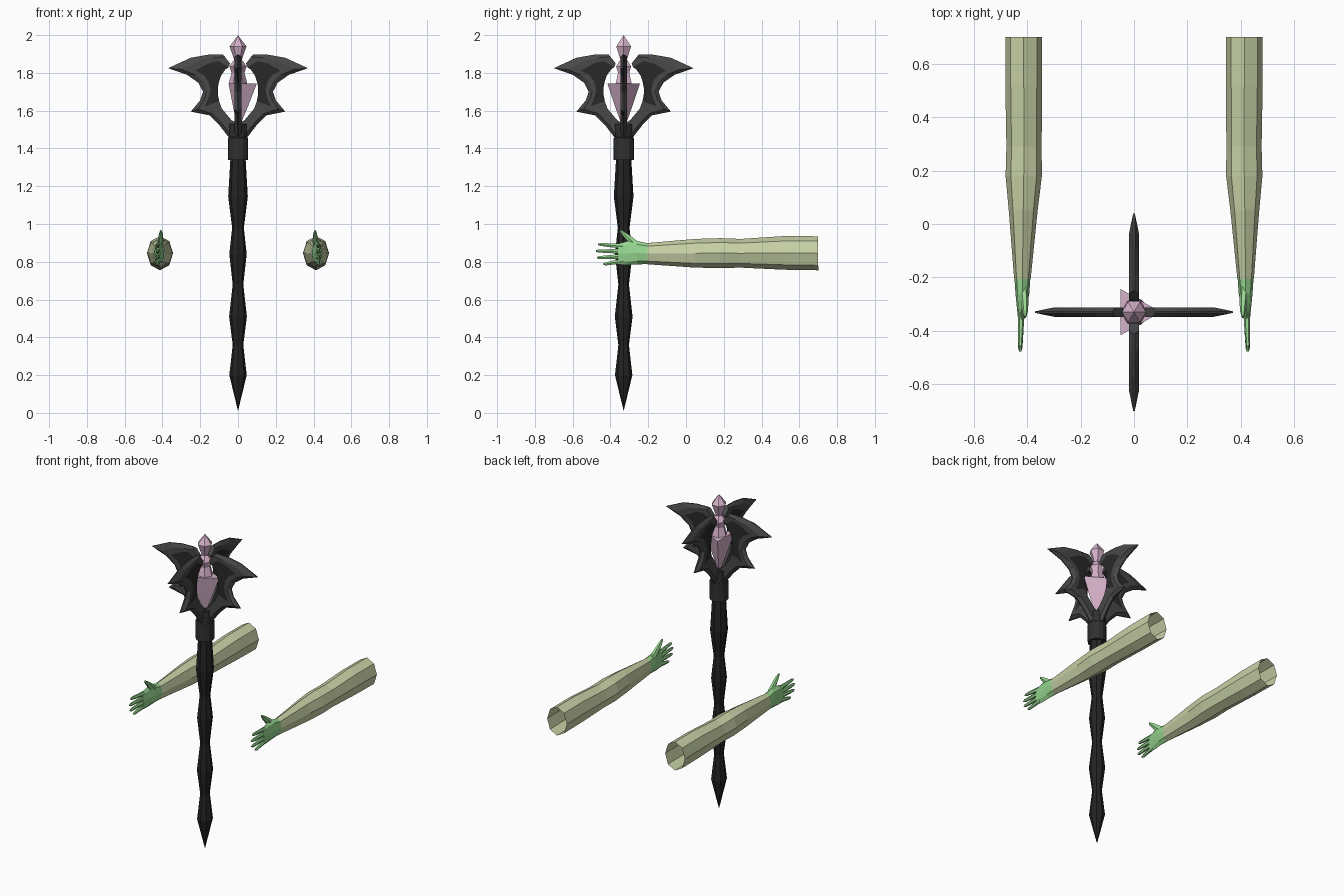
import bpy, bmesh, math
from mathutils import Vector, Matrix

if "Cube" in bpy.data.objects:
    bpy.data.objects.remove(bpy.data.objects["Cube"])

STAFF_Y = -0.33


def material(name, r, g, b):
    m = bpy.data.materials.new(name)
    m.diffuse_color = (r, g, b, 1)
    m.use_nodes = True
    m.node_tree.nodes["Principled BSDF"].inputs["Base Color"].default_value = m.diffuse_color
    return m


SHAFT = material("black wood", 0.017, 0.017, 0.018)
COLLAR = material("dark iron", 0.03, 0.03, 0.031)
BLADE = material("grey iron", 0.065, 0.065, 0.066)
RECESS = material("shadow iron", 0.022, 0.022, 0.023)
CRYSTAL = material("pink crystal", 0.68, 0.45, 0.60)
SLEEVE = material("pale olive", 0.58, 0.64, 0.38)
SKIN = material("light green", 0.31, 0.68, 0.28)


def finish(bm, name, mats):
    bmesh.ops.remove_doubles(bm, verts=bm.verts, dist=1e-5)
    bmesh.ops.recalc_face_normals(bm, faces=bm.faces)
    me = bpy.data.meshes.new(name)
    bm.to_mesh(me)
    bm.free()
    ob = bpy.data.objects.new(name, me)
    for m in mats:
        me.materials.append(m)
    bpy.context.collection.objects.link(ob)
    return ob


def loft(name, sections, mat, n=8, caps=True, side=1):
    """Elliptical rings (x, y, z, x radius, other radius) joined along a path."""
    bm = bmesh.new()
    pts = [Vector((s[0] * side, s[1], s[2])) for s in sections]
    d = (pts[-1] - pts[0]).normalized()
    v = d.cross(Vector((1, 0, 0))).normalized()
    rings = []
    for p, s in zip(pts, sections):
        rings.append([bm.verts.new(p + Vector((1, 0, 0)) * s[3] * math.cos(a) + v * s[4] * math.sin(a))
                      for a in (2 * math.pi * i / n for i in range(n))])
    for a, b in zip(rings, rings[1:]):
        for i in range(n):
            j = (i + 1) % n
            bm.faces.new((a[i], a[j], b[j], b[i]))
    if caps:
        for ring, s in ((rings[0], sections[0]), (rings[-1], sections[-1])):
            if s[3] > 0:
                bm.faces.new(ring)
    return finish(bm, name, [mat])


def turned(name, profile, mat, n=8):
    return loft(name, [(0, STAFF_Y, z, r, r) for z, r in profile], mat, n)


# Staff shaft with swelling sections, and its collar
turned("shaft", [(0.01, 0), (0.2, 0.046), (0.36, 0.028), (0.51, 0.047), (0.68, 0.028), (0.84, 0.046),
                 (0.98, 0.031), (1.145, 0.052), (1.35, 0.04)], SHAFT)
turned("collar", [(1.34, 0.054), (1.455, 0.054), (1.46, 0.048), (1.53, 0.05)], COLLAR, 12)

# Crystal: pointed finial above, three-sided shard below
turned("crystal_finial", [(2.0, 0), (1.94, 0.045), (1.87, 0.02), (1.835, 0.046), (1.80, 0.034),
                          (1.74, 0.05)], CRYSTAL, 6)
turned("crystal_shard", [(1.745, 0.1), (1.63, 0.056), (1.52, 0.01)], CRYSTAL, 3)

# Blade outline as pairs: inner edge (r, z), outer edge (r, z)
PAIRS = [((0, 1.53), (0, 1.46)), ((0.035, 1.55), (0.05, 1.46)), ((0.06, 1.58), (0.10, 1.525)),
         ((0.085, 1.61), (0.15, 1.575)), ((0.10, 1.65), (0.25, 1.595)), ((0.107, 1.69), (0.20, 1.655)),
         ((0.107, 1.72), (0.185, 1.70)), ((0.10, 1.755), (0.21, 1.748)), ((0.09, 1.785), (0.27, 1.79)),
         ((0.08, 1.80), (0.37, 1.825)), ((0.065, 1.82), (0.25, 1.88)), ((0.05, 1.83), (0.16, 1.896)),
         ((0.042, 1.85), (0.08, 1.898))]


def blade(name, angle):
    bm = bmesh.new()
    rows = []
    for a, b in PAIRS:
        a, b = Vector(a), Vector(b)
        loop = []
        # Across the blade: flat sides, sharpened outer edge
        for t, h in ((0, 0.018), (0.5, 0.018), (0.75, 0.018), (1, 0.003),
                     (1, -0.003), (0.75, -0.018), (0.5, -0.018), (0, -0.018)):
            p = a.lerp(b, t)
            loop.append(bm.verts.new((p.x, h, p.y)))
        rows.append(loop)
    for k, (p, q) in enumerate(zip(rows, rows[1:])):
        for i in range(8):
            j = (i + 1) % 8
            f = bm.faces.new((p[i], p[j], q[j], q[i]))
            # dark hollow beside the inner edge
            f.material_index = int(i in (0, 6, 7) and 4 <= k <= 10)
    bm.faces.new(rows[0])
    bm.faces.new(rows[-1])
    ob = finish(bm, name, [BLADE, RECESS])
    ob.data.transform(Matrix.Translation((0, STAFF_Y, 0)) @ Matrix.Rotation(angle, 4, 'Z'))


for i in range(4):
    blade("blade_%d" % (i + 1), i * math.pi / 2)

# Arms and hands, mirrored left and right
for side, tag in ((1, "right"), (-1, "left")):
    loft("arm_" + tag, [(0.413, 0.70, 0.845, 0.069, 0.09), (0.413, 0.52, 0.847, 0.069, 0.089),
                        (0.412, 0.29, 0.845, 0.066, 0.076), (0.413, 0.18, 0.846, 0.068, 0.079),
                        (0.415, 0.05, 0.845, 0.054, 0.076), (0.418, -0.205, 0.843, 0.031, 0.056)],
         SLEEVE, 8, False, side)
    loft("palm_" + tag, [(0.418, -0.20, 0.843, 0.030, 0.055), (0.418, -0.26, 0.848, 0.026, 0.062),
                         (0.42, -0.31, 0.846, 0.019, 0.063), (0.423, -0.36, 0.84, 0.011, 0.055)],
         SKIN, 8, True, side)
    # Fingers: root height, tip height, tip y
    for k, (z0, z1, y1) in enumerate(((0.882, 0.892, -0.465), (0.855, 0.857, -0.477),
                                      (0.829, 0.822, -0.472), (0.804, 0.788, -0.438))):
        loft("finger_%s_%d" % (tag, k + 1),
             [(0.422, -0.33, z0, 0.012, 0.014), (0.424, (y1 - 0.33) / 2, (z0 + z1) / 2, 0.010, 0.012),
              (0.426, y1 + 0.012, z1, 0.008, 0.009), (0.426, y1, z1, 0.004, 0.004)], SKIN, 6, True, side)
    loft("thumb_" + tag, [(0.416, -0.23, 0.86, 0.018, 0.028), (0.41, -0.285, 0.908, 0.015, 0.021),
                          (0.408, -0.325, 0.945, 0.011, 0.013), (0.408, -0.348, 0.965, 0.005, 0.006)],
         SKIN, 6, True, side)
